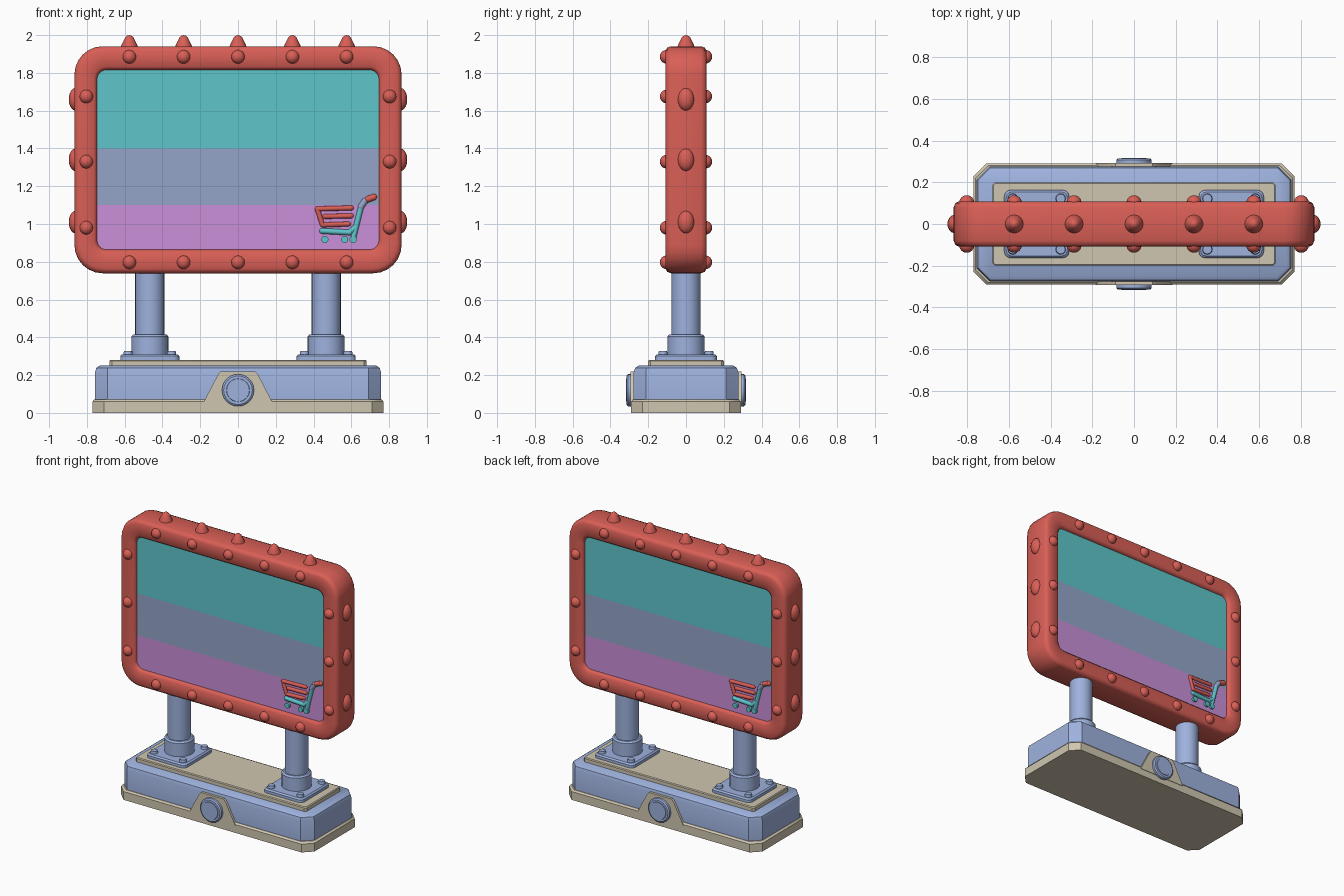
import bpy, bmesh, math
from mathutils import Matrix, Vector

if "Cube" in bpy.data.objects:
    bpy.data.objects.remove(bpy.data.objects["Cube"])


def material(name, rgb):
    m = bpy.data.materials.new(name)
    lin = [((c / 255 + 0.055) / 1.055) ** 2.4 for c in rgb]
    m.diffuse_color = (*lin, 1)
    m.use_nodes = True
    m.node_tree.nodes["Principled BSDF"].inputs["Base Color"].default_value = m.diffuse_color
    return m


RED = material("coral red", (217, 95, 86))
BLUE = material("soft blue", (158, 178, 222))
CREAM = material("warm cream", (208, 198, 176))
TEAL = material("screen teal", (94, 198, 203))
SLATE = material("screen slate blue", (148, 165, 202))
PURPLE = material("screen purple", (202, 144, 217))


def finish(bm, name, mat, both=False, angle=35):
    """Make an object; both=True adds a copy turned half round for the back."""
    if both:
        d = bmesh.ops.duplicate(bm, geom=bm.verts[:] + bm.edges[:] + bm.faces[:])
        vs = [g for g in d["geom"] if isinstance(g, bmesh.types.BMVert)]
        bmesh.ops.rotate(bm, verts=vs, matrix=Matrix.Rotation(math.pi, 3, 'Z'))
    bmesh.ops.recalc_face_normals(bm, faces=bm.faces)
    me = bpy.data.meshes.new(name)
    bm.to_mesh(me)
    bm.free()
    me.materials.append(mat)
    ob = bpy.data.objects.new(name, me)
    bpy.context.collection.objects.link(ob)
    bpy.ops.object.select_all(action='DESELECT')
    ob.select_set(True)
    bpy.context.view_layer.objects.active = ob
    bpy.ops.object.shade_smooth_by_angle(angle=math.radians(angle))
    return ob


def rounded(hx, hy, r, segs):
    pts = []
    for k, (sx, sy) in enumerate([(1, 1), (-1, 1), (-1, -1), (1, -1)]):
        for i in range(segs + 1):
            a = math.pi / 2 * (k + i / segs)
            pts.append((sx * (hx - r) + r * math.cos(a), sy * (hy - r) + r * math.sin(a)))
    return pts


def loft(bm, rings, place, segs=1, closed=False):
    """Join rounded rectangles (half width, half height, radius, depth)."""
    loops = [[bm.verts.new(place(u, v, d)) for u, v in rounded(hx, hy, r, segs)]
             for hx, hy, r, d in rings]
    n = len(loops[0])
    pairs = list(zip(loops, loops[1:]))
    if closed:
        pairs.append((loops[-1], loops[0]))
    for a, b in pairs:
        for i in range(n):
            j = (i + 1) % n
            bm.faces.new((a[i], a[j], b[j], b[i]))
    if not closed:
        bm.faces.new(loops[0])
        bm.faces.new(loops[-1])


def slab(name, mat, rings):
    bm = bmesh.new()
    loft(bm, rings, lambda u, v, d: (u, v, d))
    return finish(bm, name, mat)


def rod(bm, p, q, r, r2=None, sides=24):
    p, q = Vector(p), Vector(q)
    rot = (q - p).to_track_quat('Z', 'Y').to_matrix().to_4x4()
    bmesh.ops.create_cone(bm, cap_ends=True, segments=sides, radius1=r,
                          radius2=r if r2 is None else r2, depth=(q - p).length,
                          matrix=Matrix.Translation((p + q) / 2) @ rot)


def ball(bm, c, s, u=16, v=10):
    bmesh.ops.create_uvsphere(bm, u_segments=u, v_segments=v, radius=1,
                              matrix=Matrix.Translation(c) @ Matrix.Diagonal((*s, 1)))


# stepped base with cut corners
slab("base_foot", CREAM, [(.77, .29, .06, 0), (.77, .29, .06, .06), (.76, .28, .06, .072)])
slab("base_body", BLUE, [(.757, .277, .065, .06), (.757, .277, .065, .215),
                         (.75, .27, .06, .238), (.733, .252, .05, .25)])
slab("base_top_plate", CREAM, [(.68, .2, .012, .24), (.68, .2, .012, .275), (.675, .195, .01, .281)])

# trapezoid badge plates and round buttons, front and back
bm = bmesh.new()
prof = [(-.185, .05), (.185, .05), (.17, .08), (.105, .205), (.09, .22),
        (-.09, .22), (-.105, .205), (-.17, .08)]
near = [bm.verts.new((x, -.293, z)) for x, z in prof]
far = [bm.verts.new((x, -.25, z)) for x, z in prof]
bm.faces.new(near)
bm.faces.new(far)
for i in range(len(prof)):
    j = (i + 1) % len(prof)
    bm.faces.new((near[i], near[j], far[j], far[i]))
finish(bm, "base_badge_plates", CREAM, both=True)

bm = bmesh.new()
rod(bm, (0, -.27, .12), (0, -.308, .12), .085)
rod(bm, (0, -.308, .12), (0, -.315, .12), .085, .076)
rod(bm, (0, -.31, .12), (0, -.318, .12), .064, .06)
finish(bm, "base_buttons", BLUE, both=True)

# posts with collars, mounting plates and bolts
PX = .467
bm = bmesh.new()
rod(bm, (PX, 0, .3), (PX, 0, .8), .077, sides=28)
rod(bm, (PX, 0, .3), (PX, 0, .405), .098, sides=28)
rod(bm, (PX, 0, .405), (PX, 0, .416), .098, .088, sides=28)
finish(bm, "posts", BLUE, both=True)

bm = bmesh.new()
loft(bm, [(.156, .163, .03, .27), (.156, .163, .03, .3), (.147, .154, .028, .31)],
     lambda u, v, d: (u + PX, v, d), segs=3)
for sx in (-1, 1):
    for sy in (-1, 1):
        rod(bm, (PX + sx * .115, sy * .122, .3), (PX + sx * .115, sy * .122, .328), .026, .022, 12)
finish(bm, "post_plates_and_bolts", BLUE, both=True)

# sign frame: closed ring section swept round a rounded rectangle
bm = bmesh.new()
section = [(.745, .475, .05, -.08), (.75, .48, .055, -.097), (.762, .492, .06, -.108),
           (.842, .577, .135, -.108), (.858, .593, .145, -.1), (.866, .601, .15, -.08)]
section += [(a, b, r, -d) for a, b, r, d in reversed(section)]
loft(bm, section, lambda u, v, d: (u, d, v + 1.34), segs=6, closed=True)
finish(bm, "sign_frame", RED, angle=50)

# striped screen, seen from both sides
for name, mat, z0, z1 in [("screen_upper_band", TEAL, 1.4, 1.84),
                          ("screen_middle_band", SLATE, 1.1, 1.4),
                          ("screen_lower_band", PURPLE, .84, 1.1)]:
    bm = bmesh.new()
    bmesh.ops.create_cube(bm, size=1, matrix=Matrix.Translation((0, 0, (z0 + z1) / 2))
                          @ Matrix.Diagonal((1.53, .168, z1 - z0, 1)))
    finish(bm, name, mat)

# bulbs on both faces and on the side edges
XS = (-.575, -.288, 0, .288, .575)
bm = bmesh.new()
spots = [(x, z) for x in XS for z in (.797, 1.885)]
spots += [(s * .803, z) for s in (-1, 1) for z in (.98, 1.33, 1.675)]
for x, z in spots:
    ball(bm, (x, -.104, z), (.036, .034, .036))
finish(bm, "face_bulbs", RED, both=True, angle=60)

bm = bmesh.new()
for z in (1.01, 1.34, 1.66):
    ball(bm, (.86, 0, z), (.036, .044, .06))
finish(bm, "side_bulbs", RED, both=True, angle=60)

# pointed studs along the top
bm = bmesh.new()
steps = [(.046, 1.93), (.043, 1.945), (.031, 1.97), (.021, 1.989), (.011, 1.997), (0, 2.0)]
for x in XS:
    for (r0, z0), (r1, z1) in zip(steps, steps[1:]):
        rod(bm, (x, 0, z0), (x, 0, z1), r0, r1, 16)
bmesh.ops.delete(bm, geom=[f for f in bm.faces if abs(f.normal.z) > .999], context='FACES_ONLY')
bmesh.ops.remove_doubles(bm, verts=bm.verts, dist=.0005)
finish(bm, "top_studs", RED, angle=60)


# raised trolley picture, lower right of each screen
def strokes(name, mat, paths, r):
    bm = bmesh.new()
    for path in paths:
        pts = [Vector((x, -.086, z)) for x, z in path]
        for p in pts:
            ball(bm, p, (r, r, r), 10, 6)
        for p, q in zip(pts, pts[1:]):
            rod(bm, p, q, r, sides=10)
    return finish(bm, name, mat, both=True, angle=60)


strokes("trolley_basket", RED, [[(.6, 1.085), (.42, 1.08), (.447, .995), (.585, 1.0)],
                                [(.46, 1.04), (.6, 1.043)]], .013)
strokes("trolley_handle", RED, [[(.72, 1.143), (.685, 1.13)]], .017)
strokes("trolley_stem", SLATE, [[(.672, 1.122), (.65, 1.09)]], .017)
strokes("trolley_chassis", TEAL, [[(.65, 1.085), (.625, .985), (.59, .955), (.445, .963)],
                                  [(.625, .985), (.61, .925)]], .015)
bm = bmesh.new()
for x in (.46, .565, .61):
    rod(bm, (x, -.08, .918), (x, -.1, .918), .019, sides=14)
finish(bm, "trolley_wheels", TEAL, both=True)
